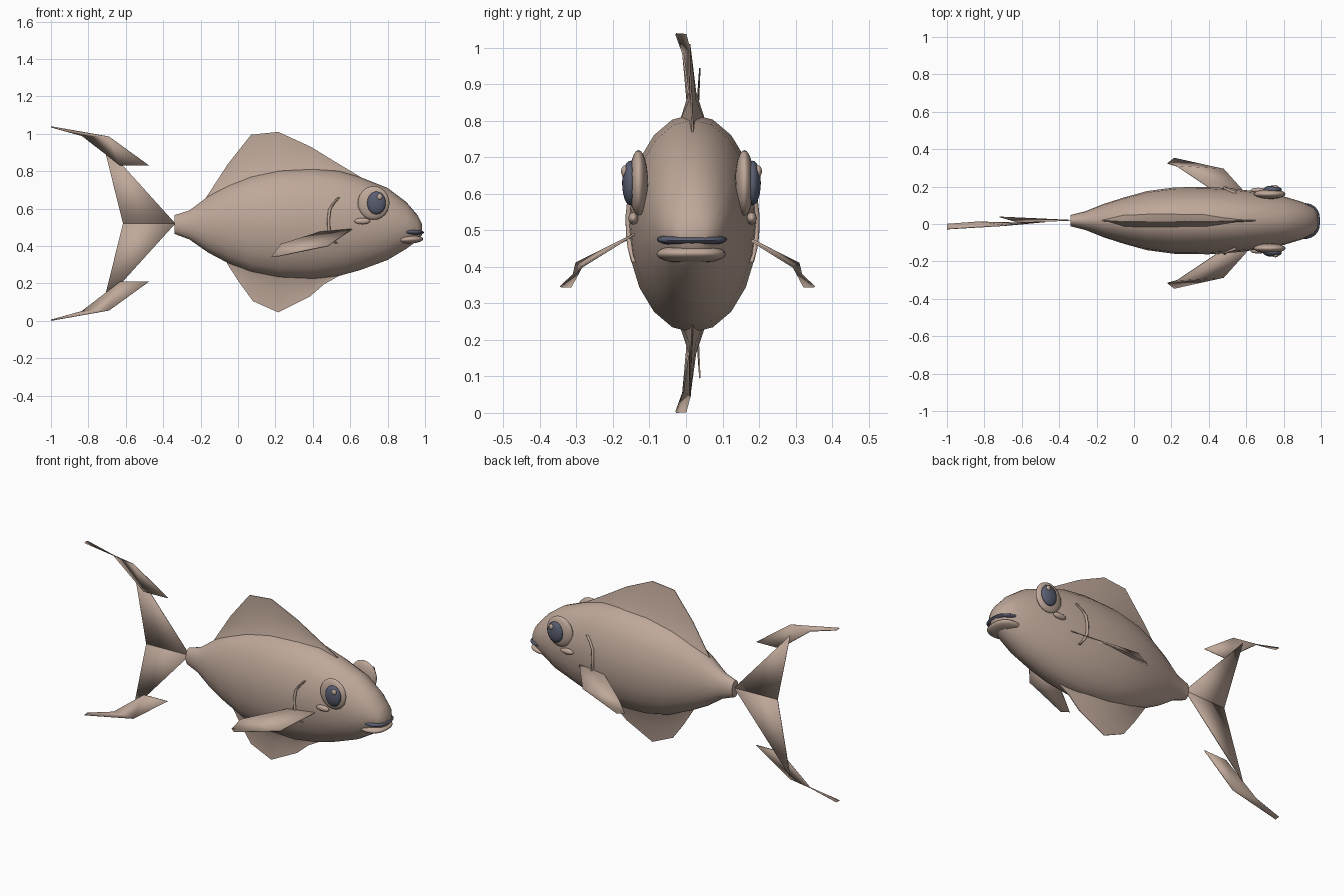
import bpy, bmesh, math
from mathutils import Vector, Matrix

if "Cube" in bpy.data.objects:
    bpy.data.objects.remove(bpy.data.objects["Cube"])

CY = 0.018  # body centre line


def material(name, rgb):
    m = bpy.data.materials.new(name)
    m.diffuse_color = (*rgb, 1)
    m.use_nodes = True
    m.node_tree.nodes["Principled BSDF"].inputs["Base Color"].default_value = m.diffuse_color
    return m


TAN = material("warm tan", (0.52, 0.39, 0.32))
SLATE = material("slate blue", (0.10, 0.11, 0.16))


def finish(name, bm, mat, angle=50, thick=0):
    bmesh.ops.recalc_face_normals(bm, faces=bm.faces)
    me = bpy.data.meshes.new(name)
    bm.to_mesh(me)
    bm.free()
    me.materials.append(mat)
    ob = bpy.data.objects.new(name, me)
    bpy.context.collection.objects.link(ob)
    bpy.ops.object.select_all(action='DESELECT')
    ob.select_set(True)
    bpy.context.view_layer.objects.active = ob
    bpy.ops.object.shade_smooth_by_angle(angle=math.radians(angle))
    if thick:
        mod = ob.modifiers.new("thickness", 'SOLIDIFY')
        mod.thickness, mod.offset = thick, 0
    return ob


def loft(bm, rings, closed=True, caps=True):
    vs = [[bm.verts.new(p) for p in r] for r in rings]
    n = len(vs[0])
    for a, b in zip(vs, vs[1:]):
        for i in range(n if closed else n - 1):
            j = (i + 1) % n
            bm.faces.new((a[i], a[j], b[j], b[i]))
    if caps:
        bm.faces.new(vs[0])
        bm.faces.new(vs[-1])


def sheet(name, pts, faces, thick=0.005):
    bm = bmesh.new()
    vs = [bm.verts.new(p) for p in pts]
    for f in faces:
        bm.faces.new([vs[i] for i in f])
    return finish(name, bm, TAN, 60, thick)


def ellipsoid(name, centre, radii, mat, tilt=0, boxy=1.0):
    bm = bmesh.new()
    bmesh.ops.create_uvsphere(bm, u_segments=24, v_segments=12, radius=1)
    rot = Matrix.Rotation(tilt, 3, 'Y')
    for v in bm.verts:
        c = v.co.copy()
        c.y = math.copysign(abs(c.y) ** boxy, c.y)
        v.co = Vector(centre) + rot @ Vector([a * r for a, r in zip(c, radii)])
    return finish(name, bm, mat, 60)


# Body: stations of x, bottom, top, half width
BODY = [(-.34, .465, .565, .03), (-.26, .435, .59, .05), (-.16, .365, .665, .09),
        (-.05, .307, .73, .125), (.07, .255, .778, .158), (.22, .225, .81, .178),
        (.40, .22, .818, .18), (.54, .24, .803, .17), (.65, .27, .77, .157),
        (.80, .325, .71, .13), (.90, .385, .635, .10), (.96, .43, .565, .07),
        (.985, .46, .515, .035)]


def body_at(x):
    for a, b in zip(BODY, BODY[1:]):
        if x <= b[0]:
            t = (x - a[0]) / (b[0] - a[0])
            return [p + (q - p) * t for p, q in zip(a[1:], b[1:])]
    return BODY[-1][1:]


def half_width(x, z):
    lo, hi, w = body_at(x)
    u = (z - (lo + hi) / 2) / ((hi - lo) / 2)
    return w * math.sqrt(max(0, 1 - u * u))


bm = bmesh.new()
loft(bm, [[(x, CY + w * math.sin(a), (lo + hi) / 2 + (hi - lo) / 2 * math.cos(a))
           for a in [math.tau * i / 20 for i in range(20)]] for x, lo, hi, w in BODY])
finish("body", bm, TAN)


# Dorsal and ventral fins: tapered wedges flaring into the body
def ridge_fin(name, edge, top):
    s = 1 if top else -1
    rings = []
    for x, z in edge:
        lo, hi, w = body_at(x)
        base = hi if top else lo
        h = max(0.0, (z - base) * s)
        f = min(1, h / 0.12)
        low, mid = base - s * .02, base + s * h * .35
        rings.append([(x, CY - .004 - .034 * f, low), (x, CY - .002 - .008 * f, mid),
                      (x, CY - .008 * f - .002, z), (x, CY - .008 * f + .002, z),
                      (x, CY + .002 + .008 * f, mid), (x, CY + .004 + .034 * f, low)])
    bm = bmesh.new()
    loft(bm, rings)
    finish(name, bm, TAN, 60)


ridge_fin("dorsal_fin", [(-.17, .66), (-.055, .837), (.07, .995), (.215, 1.01),
                         (.39, .93), (.52, .85), (.65, .772)], True)
ridge_fin("ventral_fin", [(-.06, .308), (.01, .20), (.08, .105), (.215, .045),
                          (.385, .13), (.46, .195), (.54, .24)], False)

# Tail: central web plus swept strip, mirrored up and down
for side in ("upper", "lower"):
    def tz(x, y, z):
        return (x, y, z if side == "upper" else 1.04 - z)
    sheet(side + "_tail_web", [tz(-.335, .02, .52), tz(-.615, .008, .52),
                               tz(-.72, .038, .945)], [(0, 1, 2)], .004)
    sheet(side + "_tail_strip",
          [tz(-1, -.028, 1.038), tz(-1, 0, 1.036), tz(-.69, -.008, .985),
           tz(-.835, .012, .99), tz(-.475, .012, .83), tz(-.63, .006, .83)],
          [(0, 2, 3, 1), (2, 4, 5, 3)])

# Features on each flank
for side, s in (("near", -1), ("far", 1)):
    # Pectoral fin with bent tip
    pts = [(.61, .145, .49), (.48, .29, .40), (.23, .305, .41), (.44, .165, .475),
           (.215, .348, .345), (.18, .32, .345)]
    sheet(side + "_pectoral_fin", [(x, .004 + s * y, z) for x, y, z in pts],
          [(0, 1, 2, 3), (1, 4, 5, 2)])

    # Eye
    ey = .015
    ellipsoid(side + "_eye_rim", (.725, ey + s * .145, .63), (.085, .026, .09), TAN)
    ellipsoid(side + "_pupil", (.74, ey + s * .168, .63), (.05, .022, .061), SLATE)
    ellipsoid(side + "_eye_glint", (.757, ey + s * .183, .662), (.014, .01, .016), TAN)
    ellipsoid(side + "_cheek_bump", (.665, CY + s * (half_width(.665, .535) + .008), .533),
              (.042, .014, .017), TAN)

    # Gill line tube following the flank
    path = [(.538, .658), (.512, .63), (.49, .595), (.484, .54), (.486, .485),
            (.50, .45), (.525, .413)]
    rings = []
    for x, z in path:
        y = CY + s * (half_width(x, z) + .002)
        rings.append([(x + .008 * math.cos(a), y + .008 * math.sin(a), z)
                      for a in [math.tau * i / 8 for i in range(8)]])
    bm = bmesh.new()
    loft(bm, rings)
    finish(side + "_gill_line", bm, TAN)

# Lips
ellipsoid("upper_lip", (.91, .016, .475), (.085, .096, .018), SLATE, .03, .75)
ellipsoid("lower_lip", (.905, .014, .435), (.085, .095, .024), TAN, -.03, .75)
